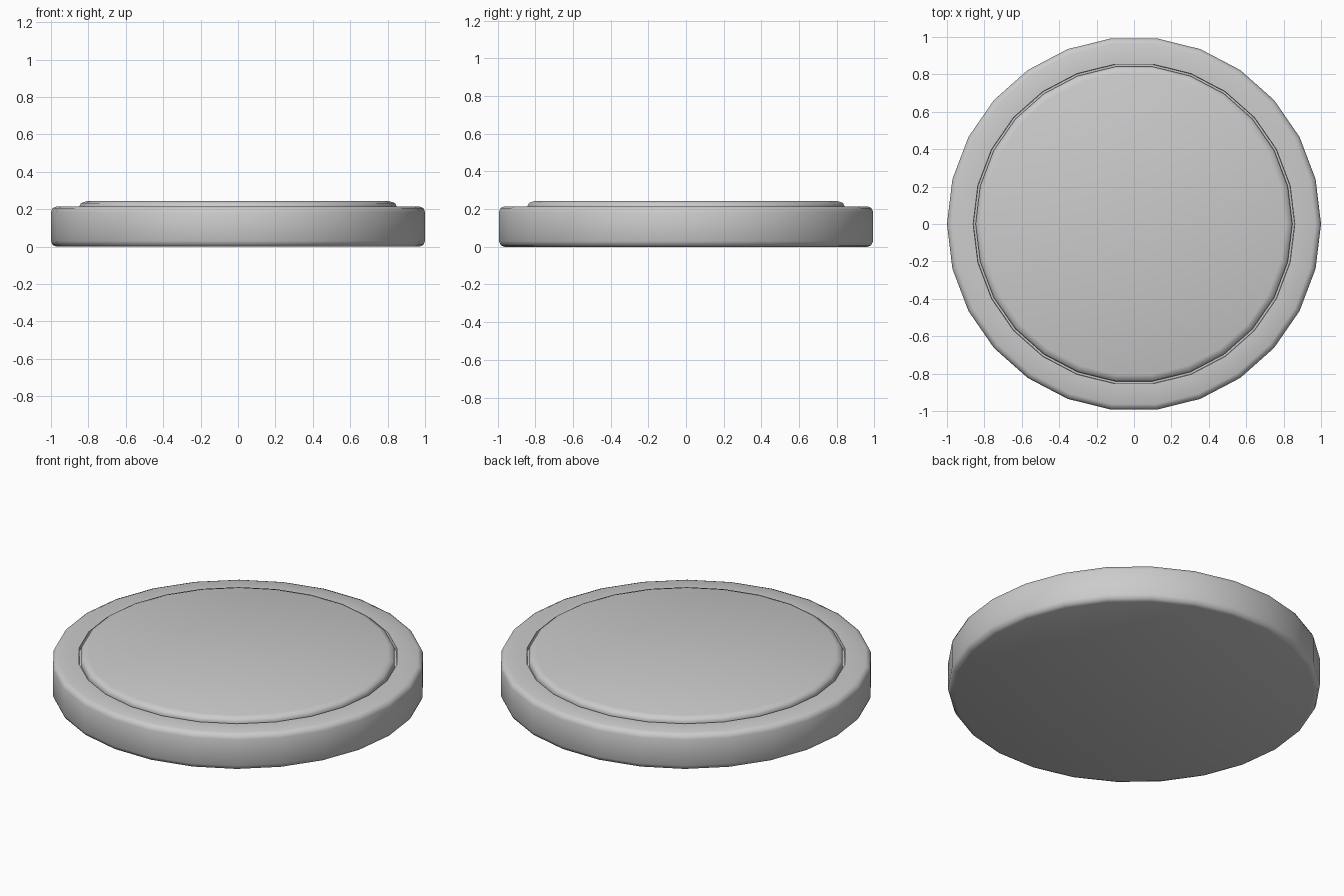
import bpy, bmesh, math

if "Cube" in bpy.data.objects:
    bpy.data.objects.remove(bpy.data.objects["Cube"])

SIDES = 26  # low-poly round outline with a corner on the x axis


def lathe(name, profile, cap_first=False, cap_last=False):
    """Turn an (r, z) profile around z, optionally closing its ends."""
    bm = bmesh.new()
    rings = []
    for r, z in profile:
        rings.append([bm.verts.new((r * math.cos(2 * math.pi * i / SIDES),
                                    r * math.sin(2 * math.pi * i / SIDES), z))
                      for i in range(SIDES)])
    for a, b in zip(rings, rings[1:]):
        for i in range(SIDES):
            j = (i + 1) % SIDES
            bm.faces.new((a[i], a[j], b[j], b[i]))
    if cap_first:
        bm.faces.new(rings[0][::-1])
    if cap_last:
        bm.faces.new(rings[-1])
    mesh = bpy.data.meshes.new(name)
    bm.to_mesh(mesh)
    bm.free()
    obj = bpy.data.objects.new(name, mesh)
    bpy.context.collection.objects.link(obj)
    bpy.ops.object.select_all(action='DESELECT')
    obj.select_set(True)
    bpy.context.view_layer.objects.active = obj
    bpy.ops.object.shade_smooth_by_angle(angle=math.radians(50))
    return obj


# Disc body: chamfered foot, rounded shoulder, flat rim, narrow groove
lathe("disc_body", [(0.97, 0), (0.99, 0.008), (1.0, 0.03), (1.0, 0.185),
                    (0.991, 0.206), (0.97, 0.215), (0.86, 0.215),
                    (0.858, 0.195), (0.847, 0.195)], cap_first=True)

# Raised top plate with a softened edge, rising out of the groove
lathe("top_plate", [(0.847, 0.195), (0.847, 0.218), (0.839, 0.233),
                    (0.81, 0.243)], cap_last=True)
